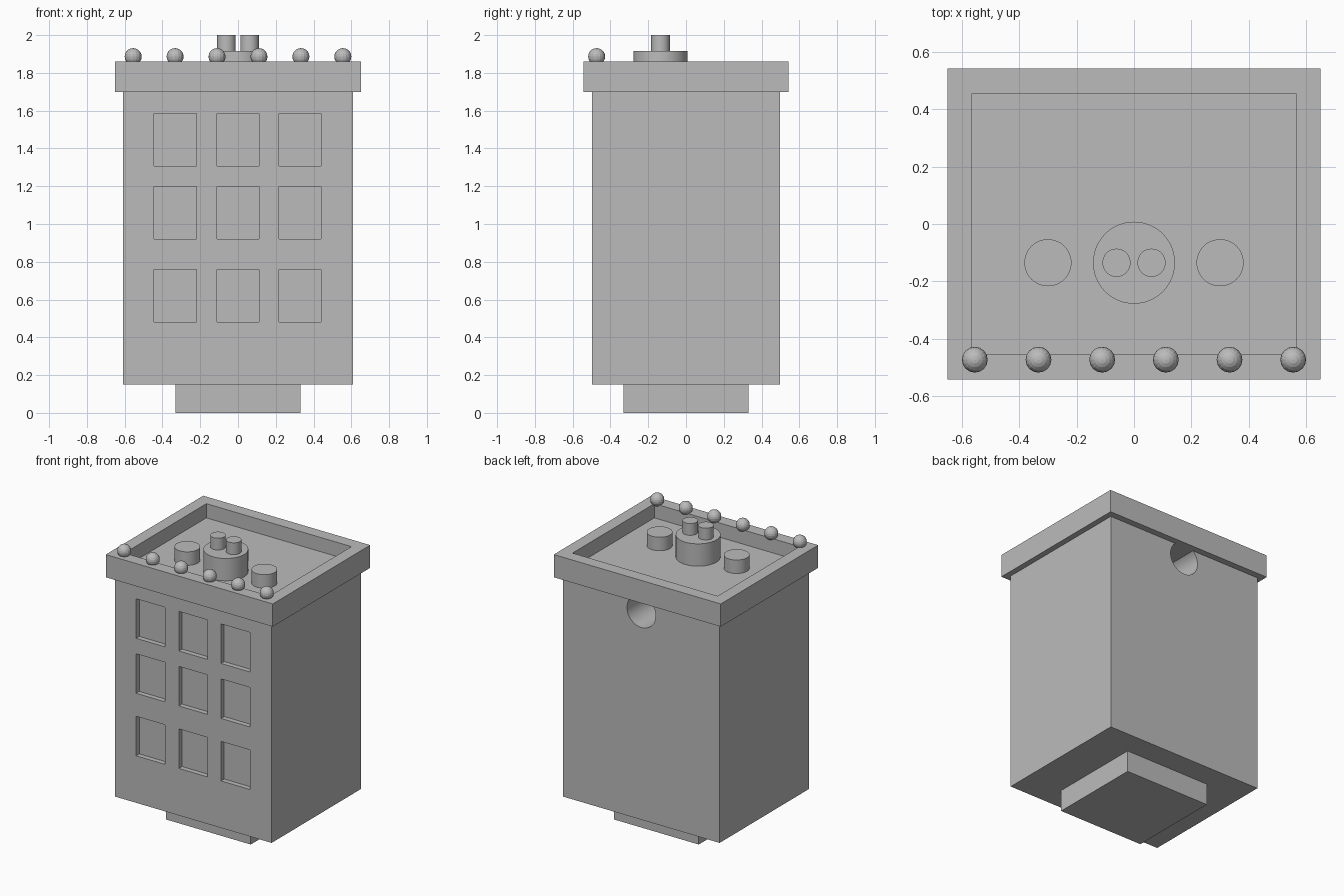
import bpy
import bmesh
from math import radians
from mathutils import Matrix, Vector

cube = bpy.data.objects.get("Cube")
if cube:
    bpy.data.objects.remove(cube, do_unlink=True)

GREY = (0.5, 0.5, 0.5, 1.0)
grey = bpy.data.materials.new("plain grey")
grey.use_nodes = True
grey.diffuse_color = GREY
grey.node_tree.nodes["Principled BSDF"].inputs["Base Color"].default_value = GREY


def add_box(bm, low, high):
    low, high = Vector(low), Vector(high)
    size = high - low
    bmesh.ops.create_cube(bm, size=1, matrix=Matrix.Translation((low + high) / 2) @ Matrix.Diagonal((*size, 1)))


def add_cylinder(bm, radius, start, length, turn=Matrix()):
    matrix = Matrix.Translation(start) @ turn @ Matrix.Translation((0, 0, length / 2))
    bmesh.ops.create_cone(bm, cap_ends=True, segments=48, radius1=radius, radius2=radius, depth=length, matrix=matrix)


def finish(name, bm, smooth=False):
    mesh = bpy.data.meshes.new(name)
    bm.to_mesh(mesh)
    bm.free()
    mesh.materials.append(grey)
    obj = bpy.data.objects.new(name, mesh)
    bpy.context.collection.objects.link(obj)
    bpy.ops.object.select_all(action="DESELECT")
    obj.select_set(True)
    bpy.context.view_layer.objects.active = obj
    if smooth:
        bpy.ops.object.shade_smooth_by_angle(angle=radians(30))
    return obj


def box(name, low, high):
    bm = bmesh.new()
    add_box(bm, low, high)
    return finish(name, bm)


def cylinder(name, radius, x, y, bottom, top):
    bm = bmesh.new()
    add_cylinder(bm, radius, (x, y, bottom), top - bottom)
    return finish(name, bm, True)


def carve(obj, cutter):
    cutter.hide_render = True
    mod = obj.modifiers.new("carve", "BOOLEAN")
    mod.operation = "DIFFERENCE"
    mod.solver = "EXACT"
    mod.object = cutter
    bpy.context.view_layer.objects.active = obj
    bpy.ops.object.modifier_apply(modifier=mod.name)
    bpy.data.objects.remove(cutter, do_unlink=True)


# Foot and main block
box("foot", (-0.33, -0.33, 0), (0.33, 0.33, 0.15))
body = box("tower_body", (-0.61, -0.497, 0.15), (0.61, 0.497, 1.70))

# Window recesses on the front and a round hole in the back
bm = bmesh.new()
for x in (-0.333, 0, 0.328):
    for z in (0.62, 1.06, 1.447):
        add_box(bm, (x - 0.112, -0.6, z - 0.139), (x + 0.112, -0.462, z + 0.139))
add_cylinder(bm, 0.112, (0, 0.6, 1.615), 0.5, Matrix.Rotation(radians(90), 4, "X"))
carve(body, finish("body_cutter", bm))
bpy.ops.object.select_all(action="DESELECT")
body.select_set(True)
bpy.context.view_layer.objects.active = body
bpy.ops.object.shade_smooth_by_angle(angle=radians(30))

# Overhanging roof tray
roof = box("roof_tray", (-0.65, -0.542, 1.70), (0.65, 0.542, 1.86))
carve(roof, box("roof_cutter", (-0.565, -0.455, 1.76), (0.565, 0.455, 2)))

# Roof drums and chimneys
cylinder("central_drum", 0.143, 0, -0.135, 1.755, 1.917)
for side, sign in (("left", 1), ("right", -1)):
    cylinder(side + "_chimney", 0.049, sign * 0.061, -0.135, 1.91, 2.0)
    cylinder(side + "_drum", 0.082, sign * 0.30, -0.135, 1.755, 1.855)

# Row of balls along the front rim
for i in range(6):
    bm = bmesh.new()
    place = Matrix.Translation((-0.555 + i * 0.222, -0.473, 1.886))
    bmesh.ops.create_uvsphere(bm, u_segments=16, v_segments=10, radius=0.045, matrix=place)
    finish(f"rim_ball_{i + 1}", bm)
